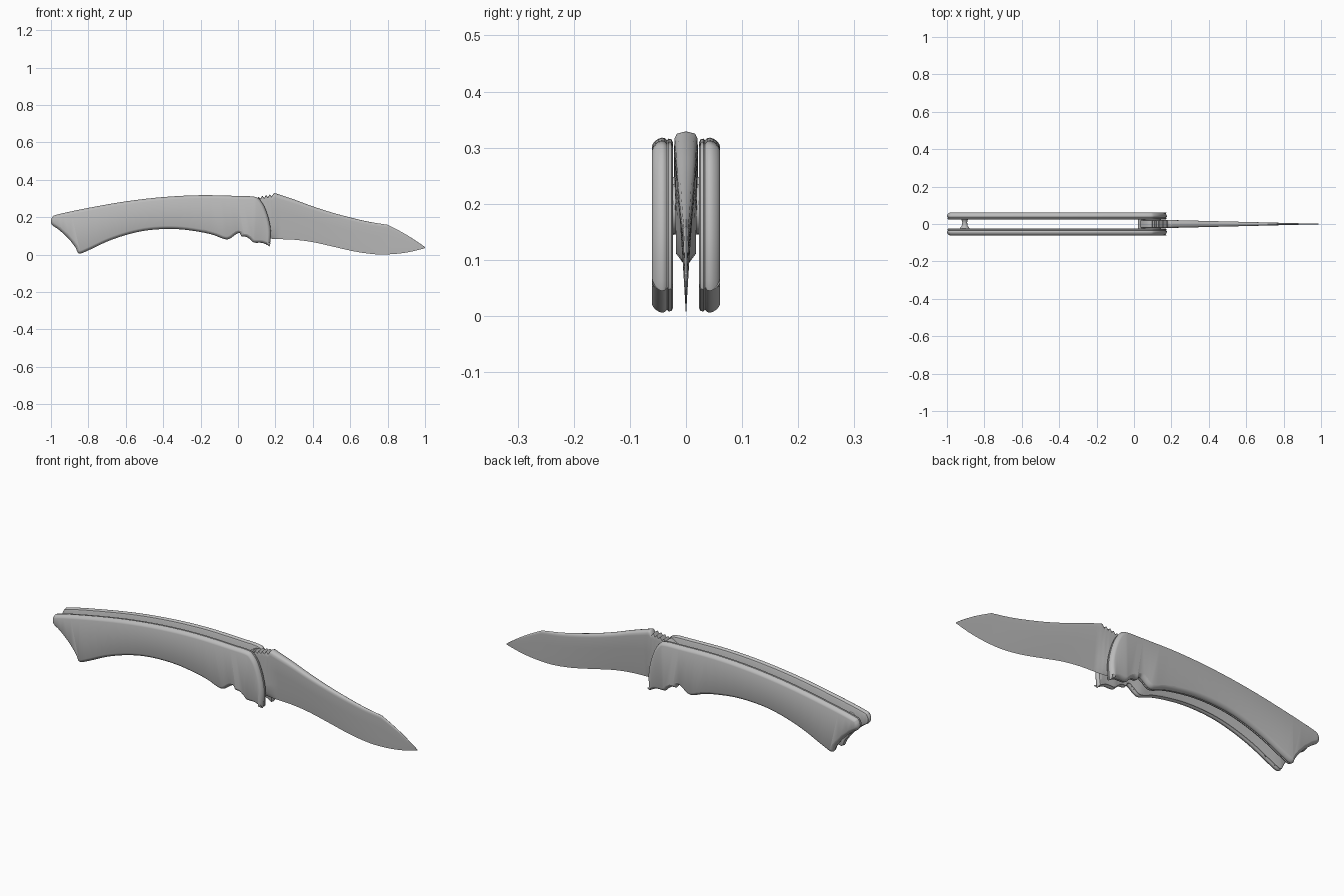
import bpy
import bmesh
import math
from mathutils import Vector

cube = bpy.data.objects.get("Cube")
if cube:
    bpy.data.objects.remove(cube, do_unlink=True)

# One plain grey for the whole knife
grey = bpy.data.materials.new("brushed_grey")
grey.use_nodes = True
colour = (0.5, 0.5, 0.5, 1)
grey.diffuse_color = colour
grey.node_tree.nodes["Principled BSDF"].inputs["Base Color"].default_value = colour


def finish(bm, name, angle=40):
    """Turn a bmesh into a smooth-shaded object with sharp edges kept."""
    bmesh.ops.recalc_face_normals(bm, faces=bm.faces[:])
    mesh = bpy.data.meshes.new(name)
    bm.to_mesh(mesh)
    bm.free()
    mesh.materials.append(grey)
    mesh.shade_smooth()
    mesh.set_sharp_from_angle(angle=math.radians(angle))
    obj = bpy.data.objects.new(name, mesh)
    bpy.context.scene.collection.objects.link(obj)
    return obj


def smooth_path(points, closed, steps=4):
    """Catmull-Rom curve through the points."""
    pts = [Vector(p) for p in points]
    count = len(pts)

    def at(i):
        return pts[i % count] if closed else pts[max(0, min(count - 1, i))]

    path = []
    for i in range(count if closed else count - 1):
        a, b, c, d = (at(i + k) for k in (-1, 0, 1, 2))
        for s in range(steps):
            t = s / steps
            path.append(0.5 * (2 * b + (c - a) * t + (2 * a - 5 * b + 4 * c - d) * t ** 2
                               + (3 * b - a - 3 * c + d) * t ** 3))
    if not closed:
        path.append(pts[-1])
    return path


def inset(path, distance):
    """Move a clockwise closed outline inwards by a distance."""
    result = []
    for i, p in enumerate(path):
        before = (p - path[i - 1]).normalized()
        after = (path[(i + 1) % len(path)] - p).normalized()
        n1 = Vector((before.y, -before.x))
        n2 = Vector((after.y, -after.x))
        mid = (n1 + n2).normalized()
        result.append(p + mid * distance / max(0.6, mid.dot(n1)))
    return result


def loft(rings, name, angle=40):
    """Skin a list of closed rings and cap both ends."""
    bm = bmesh.new()
    loops = [[bm.verts.new(v) for v in ring] for ring in rings]
    size = len(loops[0])
    for low, high in zip(loops, loops[1:]):
        for i in range(size):
            j = (i + 1) % size
            bm.faces.new((low[i], low[j], high[j], high[i]))
    caps = [bm.faces.new(loops[0]), bm.faces.new(loops[-1])]
    bmesh.ops.triangulate(bm, faces=caps)
    return finish(bm, name, angle)


def lathe_y(profile, x, z, name, sides=24):
    """Round part along y from (y, radius) pairs."""
    turns = [2 * math.pi * k / sides for k in range(sides)]
    return loft([[(x + r * math.cos(a), y, z + r * math.sin(a)) for a in turns]
                 for y, r in profile], name)


# Handle scales: curved outline with finger notch and flared butt, clockwise
outline = [
    (-1, .175), (-.993, .2), (-.965, .215), (-.8, .25), (-.6, .285), (-.4, .308),
    (-.2, .318), (0, .314), (.08, .311), (.11, .3), (.14, .26), (.165, .19),
    (.176, .12), (.17, .05), (.16, .05), (.13, .063), (.085, .065), (.065, .082),
    (.045, .095), (.02, .098), (.008, .116), (-.012, .108), (-.045, .085),
    (-.075, .084), (-.13, .105), (-.2, .121), (-.3, .135), (-.4, .137), (-.5, .128),
    (-.6, .105), (-.7, .07), (-.8, .023), (-.85, .006), (-.87, .04), (-.91, .09),
    (-.96, .135), (-.99, .155)]
path = smooth_path(outline, True)

# (inset, y) steps: inner liner, thin seam, then the rounded outer cheek
section = [(.009, .023), (.003, .026), (.002, .031), (.005, .034), (.001, .038),
           (0, .043), (.002, .049), (.006, .055), (.011, .059), (.016, .061)]
for side, name in ((-1, "right_handle_scale"), (1, "left_handle_scale")):
    loft([[(p.x, side * y, p.y) for p in inset(path, d)] for d, y in section], name)

# Blade and tang: stations from the pivot to the tip
spine = smooth_path([
    (.03, .24), (.06, .285), (.1, .308), (.19, .327), (.2, .328), (.3, .295),
    (.4, .258), (.5, .226), (.6, .199), (.7, .176), (.79, .161), (.81, .155),
    (.9, .107), (.98, .055), (1, .039)], False)
edge = smooth_path([
    (.03, .15), (.07, .105), (.17, .086), (.3, .08), (.4, .067), (.5, .045),
    (.6, .022), (.68, .008), (.76, .001), (.85, .005), (.93, .017), (1, .035)], False)


def height(curve, x):
    for a, b in zip(curve, curve[1:]):
        if x <= b.x:
            return a.y + (b.y - a.y) * (x - a.x) / max(b.x - a.x, 1e-6)
    return curve[-1].y


# (height share, width share) down one flank
flank = [(.985, .65), (.95, .95), (.9, 1), (.6, .72), (.3, .4), (.1, .15)]
stations = [.03 + .005 * i for i in range(36)] + [.21 + .01 * i for i in range(80)]
rings = []
for x in stations:
    top, low = height(spine, x), height(edge, x)
    if .095 < x < .19:  # thumb grooves
        top -= .007 + .007 * math.cos(math.pi * (x - .1) / .01)
    thick = .021 * min(1, max(.03, 1 - (x - .2) / .84))
    flat = max(0, min(.8, (.22 - x) * 12))
    half = [(thick * (flat + (1 - flat) * w), low + (top - low) * h) for h, w in flank]
    rings.append([(x, 0, top)] + [(x, y, z) for y, z in half] + [(x, 0, low)]
                 + [(x, -y, z) for y, z in reversed(half)])
loft(rings, "blade", 50)

# Pivot washers and the waisted spacer at the butt
lathe_y([(-.03, .045), (.03, .045)], .1, .19, "blade_pivot")
lathe_y([(-.028, .028), (-.02, .024), (-.008, .015), (.008, .013),
         (.02, .016), (.028, .022)], -.905, .17, "butt_spacer")
# Stop pin in front of the notch
lathe_y([(-.03, .018), (.03, .018)], .04, .23, "stop_pin")
